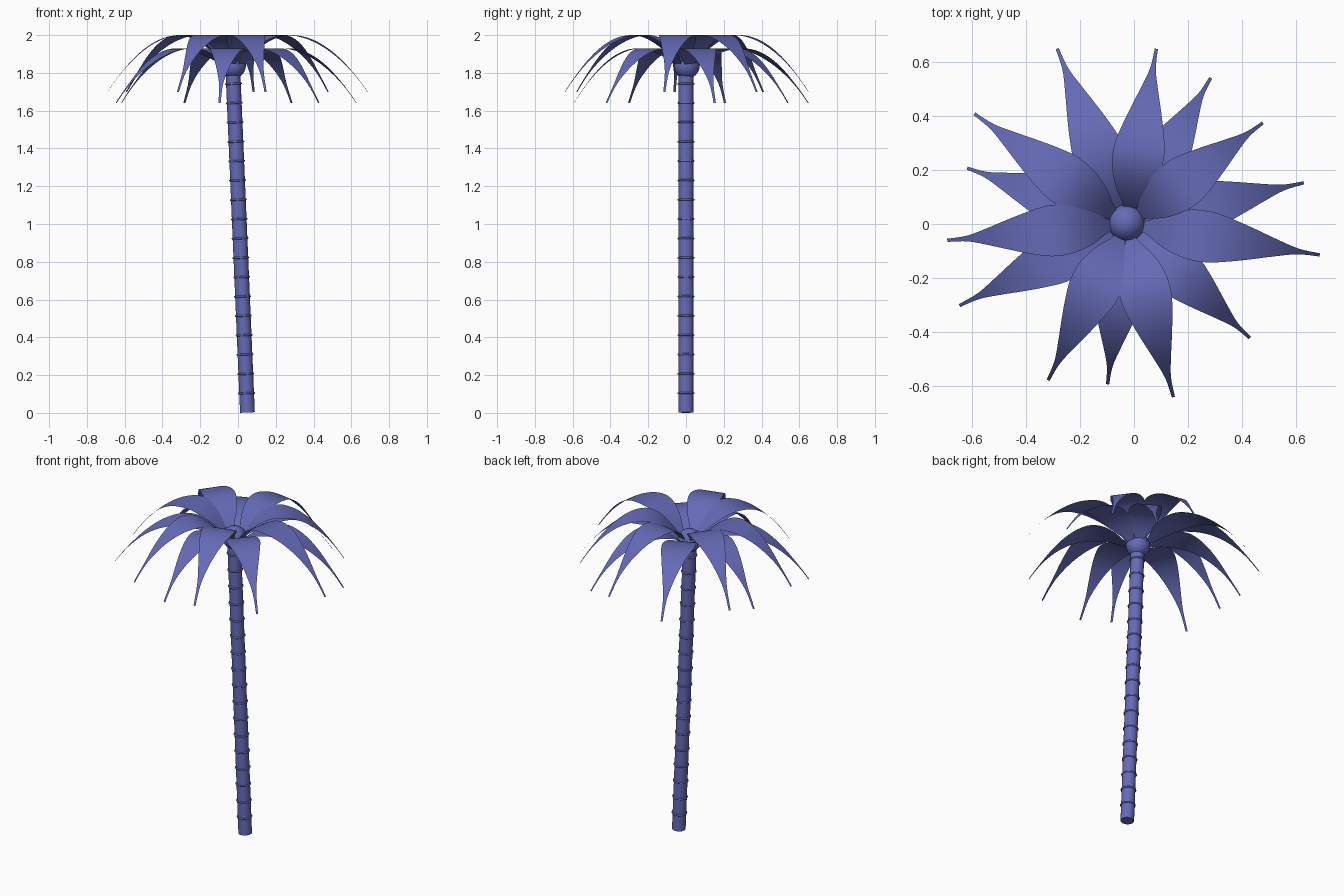
import bpy, bmesh, math
from mathutils import Vector

old = bpy.data.objects.get("Cube")
if old:
    bpy.data.objects.remove(old, do_unlink=True)

color = (0.13, 0.145, 0.47, 1)
mat = bpy.data.materials.new("violet blue")
mat.use_nodes = True
mat.diffuse_color = color
mat.node_tree.nodes["Principled BSDF"].inputs["Base Color"].default_value = color

BASE = Vector((0.05, 0, 0.002))
TOP = Vector((-0.027, 0, 1.81))
AXIS = (TOP - BASE).normalized()
TILT = AXIS.to_track_quat('Z', 'Y').to_euler()


def finish(obj, name):
    obj.name = name
    obj.data.materials.append(mat)
    bpy.ops.object.select_all(action='DESELECT')
    obj.select_set(True)
    bpy.context.view_layer.objects.active = obj
    bpy.ops.object.shade_smooth_by_angle(angle=math.radians(45))


# Leaning trunk
bpy.ops.mesh.primitive_cylinder_add(vertices=24, radius=0.039, depth=(TOP - BASE).length,
                                    location=(BASE + TOP) / 2, rotation=TILT)
finish(bpy.context.object, "trunk")

# Bark rings at even steps up the trunk
for i in range(1, 18):
    bpy.ops.mesh.primitive_torus_add(major_radius=0.040, minor_radius=0.005,
                                     major_segments=24, minor_segments=8,
                                     location=BASE + AXIS * 0.1025 * i, rotation=TILT)
    finish(bpy.context.object, f"trunk_ring_{i}")

# Round crown core
bpy.ops.mesh.primitive_uv_sphere_add(segments=20, ring_count=12, radius=0.069,
                                     location=(-0.027, 0.004, 1.839))
finish(bpy.context.object, "crown_core")

# Half widths at even steps from leaf root to leaf tip
WIDTHS = [0.02, 0.064, 0.09, 0.094, 0.078, 0.056, 0.032, 0.011, 0.006]
START, PEAK = 0.085, 0.41


def half_width(s):
    """Smooth curve through WIDTHS."""
    n = len(WIDTHS) - 1
    i = min(int(s * n), n - 1)
    f = s * n - i
    a, b, c, d = (WIDTHS[min(max(k, 0), n)] for k in range(i - 1, i + 3))
    return b + f * (c - a + f * (2*a - 5*b + 4*c - d + f * (3*(b - c) + d - a))) / 2


def leaf(name, angle, length, root_z, peak_z, tip_z, rows=32):
    """Flat blade that rises from the core, then droops to a thin tip."""
    a = math.radians(angle)
    out = Vector((math.cos(a), math.sin(a), 0))
    side = Vector((-out.y, out.x, 0))
    bm = bmesh.new()
    previous = None
    for i in range(rows + 1):
        s = i / rows
        t = START + (1 - START) * s
        if t < PEAK:
            z = peak_z - (peak_z - root_z) * ((PEAK - t) / (PEAK - START)) ** 2
        else:
            z = peak_z - (peak_z - tip_z) * ((t - PEAK) / (1 - PEAK)) ** 2
        mid = Vector((TOP.x, 0, z)) + out * t * length
        row = [bm.verts.new(mid + side * half_width(s) * k) for k in (-1, 0, 1)]
        if previous:
            for k in (0, 1):
                bm.faces.new((previous[k], row[k], row[k + 1], previous[k + 1]))
        previous = row
    mesh = bpy.data.meshes.new(name)
    bm.to_mesh(mesh)
    bm.free()
    obj = bpy.data.objects.new(name, mesh)
    bpy.context.collection.objects.link(obj)
    finish(obj, name)


# Two tiers of leaves: (angle, reach)
upper = [(80.4, 0.657), (36.6, 0.627), (-9.1, 0.723), (-74.9, 0.663),
         (-116.7, 0.647), (-174.8, 0.666), (144.1, 0.695)]
lower = [(111.6, 0.697), (60.1, 0.623), (13.1, 0.672), (-42.8, 0.62),
         (-96.8, 0.597), (-154, 0.688), (160.7, 0.625)]
for i, (angle, reach) in enumerate(upper, 1):
    leaf(f"upper_leaf_{i}", angle, reach, 1.86, 2.0, 1.70)
for i, (angle, reach) in enumerate(lower, 1):
    leaf(f"lower_leaf_{i}", angle, reach, 1.84, 1.93, 1.64)
